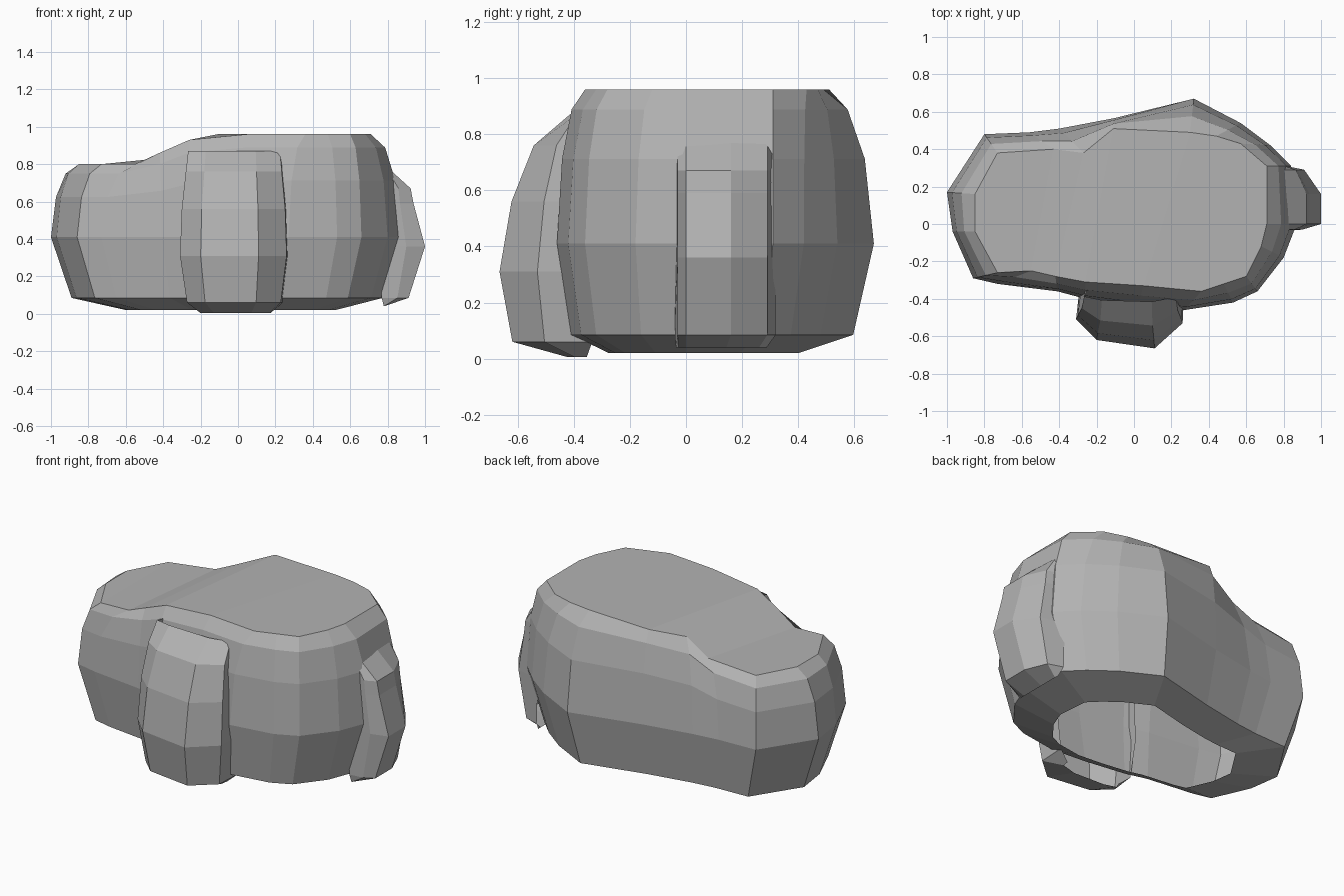
import bpy
import bmesh
from mathutils import Vector

cube = bpy.data.objects.get("Cube")
if cube:
    bpy.data.objects.remove(cube, do_unlink=True)

# One stone colour for every part
STONE = (0.45, 0.45, 0.45, 1.0)
stone = bpy.data.materials.new("grey stone")
stone.use_nodes = True
stone.diffuse_color = STONE
stone.node_tree.nodes["Principled BSDF"].inputs["Base Color"].default_value = STONE


def loft(name, rings, closed, cap=None):
    """Skin a stack of equal-length rings, optionally capping the last one."""
    bm = bmesh.new()
    rows = [[bm.verts.new(p) for p in ring] for ring in rings]
    count = len(rows[0])
    for low, high in zip(rows, rows[1:]):
        for i in range(count if closed else count - 1):
            j = (i + 1) % count
            bm.faces.new((low[i], low[j], high[j], high[i]))
    if cap:
        cap(bm, rows[-1])
    bmesh.ops.recalc_face_normals(bm, faces=bm.faces)
    mesh = bpy.data.meshes.new(name)
    bm.to_mesh(mesh)
    bm.free()
    mesh.materials.append(stone)
    obj = bpy.data.objects.new(name, mesh)
    bpy.context.collection.objects.link(obj)
    return obj


# Main boulder: widest outline (x, y), then the top rim (x, y, z)
columns = [
    ((.87, 0), (.71, 0, .96)),
    ((.84, .31), (.71, .31, .96)),
    ((.73, .42), (.57, .43, .96)),
    ((.57, .54), (.44, .47, .96)),
    ((.32, .67), (.3, .49, .96)),
    ((-.11, .565), (-.11, .51, .96)),
    ((-.4, .51), (-.27, .38, .91)),
    ((-.56, .49), (-.43, .4, .83)),
    ((-.8, .48), (-.73, .38, .8)),
    ((-1, .17), (-.85, .16, .8)),
    ((-.97, -.04), (-.85, -.04, .8)),
    ((-.86, -.29), (-.73, -.26, .8)),
    ((-.73, -.32), (-.55, -.25, .8)),
    ((-.41, -.36), (-.42, -.28, .86)),
    ((-.26, -.4), (-.26, -.31, .93)),
    ((.02, -.44), (.05, -.33, .96)),
    ((.27, -.46), (.36, -.36, .96)),
    ((.53, -.42), (.48, -.32, .96)),
    ((.66, -.36), (.6, -.28, .96)),
    ((.8, -.18), (.68, -.12, .96)),
]
WAIST = .41


def foot_ring(scale, z):
    return [Vector((x * scale, y * scale, z)) for (x, y), top in columns]


def upper_ring(inward, rise):
    """Ring between the waist and the top rim."""
    ring = []
    for wide, top in columns:
        p = Vector((*wide, WAIST)).lerp(Vector(top), inward)
        p.z = WAIST + (top[2] - WAIST) * rise
        ring.append(p)
    return ring


def boulder_cap(bm, rim):
    # Strips step from the low end up to the flat plateau
    back, front = rim[9:3:-1], rim[10:16]
    for i in range(len(back) - 1):
        bm.faces.new((back[i], back[i + 1], front[i + 1], front[i]))
    bm.faces.new(rim[:5] + rim[15:])


loft("main_boulder",
     [foot_ring(.6, .02), foot_ring(.89, .085), upper_ring(0, 0),
      upper_ring(.18, .55), upper_ring(.52, .87), upper_ring(1, 1)],
     True, boulder_cap)


def buttress(name, outline, anchor, axis, rows):
    """Faceted bulge whose outline shrinks back to an anchor along one axis."""
    rings = []
    for z, width, reach in rows:
        ring = []
        for point in outline:
            p = Vector((*point, z))
            p[axis] = anchor + (p[axis] - anchor) * reach
            p[1 - axis] *= width
            ring.append(p)
        rings.append(ring)
    return loft(name, rings, False)


# Bulge on the front
buttress("front_bulge",
         [(-.29, -.33), (-.31, -.51), (-.2, -.62), (.11, -.665), (.26, -.53), (.27, -.33)],
         -.36, 1,
         [(.005, .65, .2), (.06, .88, .85), (.31, 1, 1),
          (.56, .97, .86), (.76, .9, .6), (.87, .86, .18)])

# Bulge on the left end
buttress("left_bulge",
         [(.76, -.04), (.9, -.03), (1, 0), (1, .16), (.91, .29), (.76, .32)],
         .78, 0,
         [(.04, .9, 0), (.085, 1, .6), (.36, 1, 1),
          (.59, 1, .72), (.67, 1, .65), (.77, 1, .15)])
